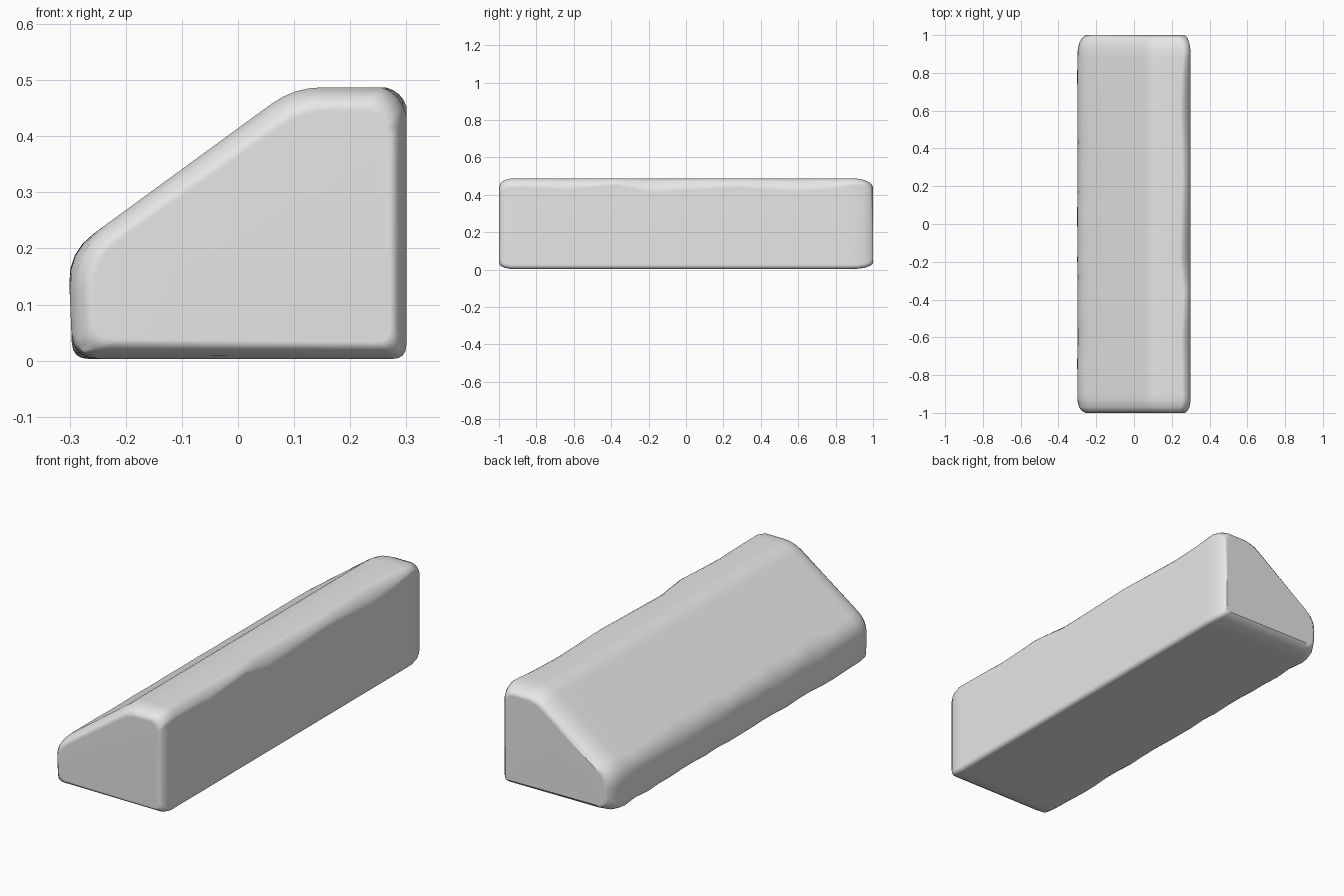
import bpy, bmesh, math, random
from mathutils import Vector

old = bpy.data.objects.get("Cube")
if old:
    bpy.data.objects.remove(old, do_unlink=True)
random.seed(4)

stone = bpy.data.materials.new("stone grey")
stone.use_nodes = True
stone.diffuse_color = (0.8, 0.8, 0.8, 1)
stone.node_tree.nodes["Principled BSDF"].inputs["Base Color"].default_value = (0.8, 0.8, 0.8, 1)

# Profile corners: x, z, rounding, and how far they move inward at the end faces
CORNERS = [(-0.295, 0.003, 0.04, 0.045, 0.035),
           (-0.303, 0.193, 0.07, 0.045, -0.01),
           (0.10, 0.487, 0.05, 0.015, -0.042),
           (0.30, 0.487, 0.05, -0.03, -0.042),
           (0.30, 0.003, 0.025, -0.03, 0.03)]
WORN = 3   # the chipped upper edge
STEPS = 4

# Height of the chipped edge along the length
CHIP = [(-1, 0.44), (-0.75, 0.435), (-0.62, 0.425), (-0.5, 0.44), (-0.35, 0.455),
        (-0.2, 0.41), (0, 0.422), (0.27, 0.44), (0.6, 0.415), (0.8, 0.432),
        (0.92, 0.458), (1, 0.45)]


def chip_height(y):
    for (y0, z0), (y1, z1) in zip(CHIP, CHIP[1:]):
        if y <= y1:
            return z0 + (z1 - z0) * (y - y0) / (y1 - y0)
    return CHIP[-1][1]


def ring(y, inset):
    """Rounded cross-section at y, drawn inward by inset near the ends."""
    pts = [Vector((x + dx * inset, z + dz * inset)) for x, z, r, dx, dz in CORNERS]
    result = []
    for i, p in enumerate(pts):
        before = (pts[i - 1] - p).normalized()
        after = (pts[(i + 1) % len(pts)] - p).normalized()
        r = CORNERS[i][2]
        control = p
        if i == 0:
            r += random.uniform(-0.012, 0.012)
        if i == 1:
            r += random.uniform(-0.015, 0.015)
        r_after = r
        if i == WORN:
            r_after = 0.487 - chip_height(y)
            r = 0.5 * r_after + 0.02
        start, end = p + before * r, p + after * r_after
        if i == WORN:
            control = p.lerp((start + end) / 2, 0.45)
        for k in range(STEPS + 1):
            t = k / STEPS
            q = start * (1 - t) ** 2 + control * 2 * t * (1 - t) + end * t ** 2
            result.append((q.x, y, q.y))
    return result


# Stations: rounded front end, long body, rounded back end
stations = [(-1, 1), (-0.99, 0.55), (-0.97, 0.2), (-0.935, 0)]
body = 20
stations += [(-0.9 + 1.78 * i / body, 0) for i in range(body + 1)]
stations += [(0.915, 0.03), (0.955, 0.2), (0.985, 0.55), (1, 1)]

# Kerb stone lofted through the cross-sections
bm = bmesh.new()
rings = [[bm.verts.new(p) for p in ring(y, d)] for y, d in stations]
n = len(rings[0])
for a, b in zip(rings, rings[1:]):
    for i in range(n):
        j = (i + 1) % n
        bm.faces.new((a[i], a[j], b[j], b[i]))
bm.faces.new(rings[0])
bm.faces.new(rings[-1])
bmesh.ops.recalc_face_normals(bm, faces=bm.faces)
mesh = bpy.data.meshes.new("kerb_stone")
bm.to_mesh(mesh)
bm.free()
mesh.materials.append(stone)
kerb = bpy.data.objects.new("kerb_stone", mesh)
bpy.context.collection.objects.link(kerb)

# Smooth rounding with flat-looking large faces
bpy.ops.object.select_all(action="DESELECT")
kerb.select_set(True)
bpy.context.view_layer.objects.active = kerb
bpy.ops.object.shade_smooth_by_angle(angle=math.radians(40))
weighted = kerb.modifiers.new("weighted_normals", "WEIGHTED_NORMAL")
weighted.keep_sharp = True
